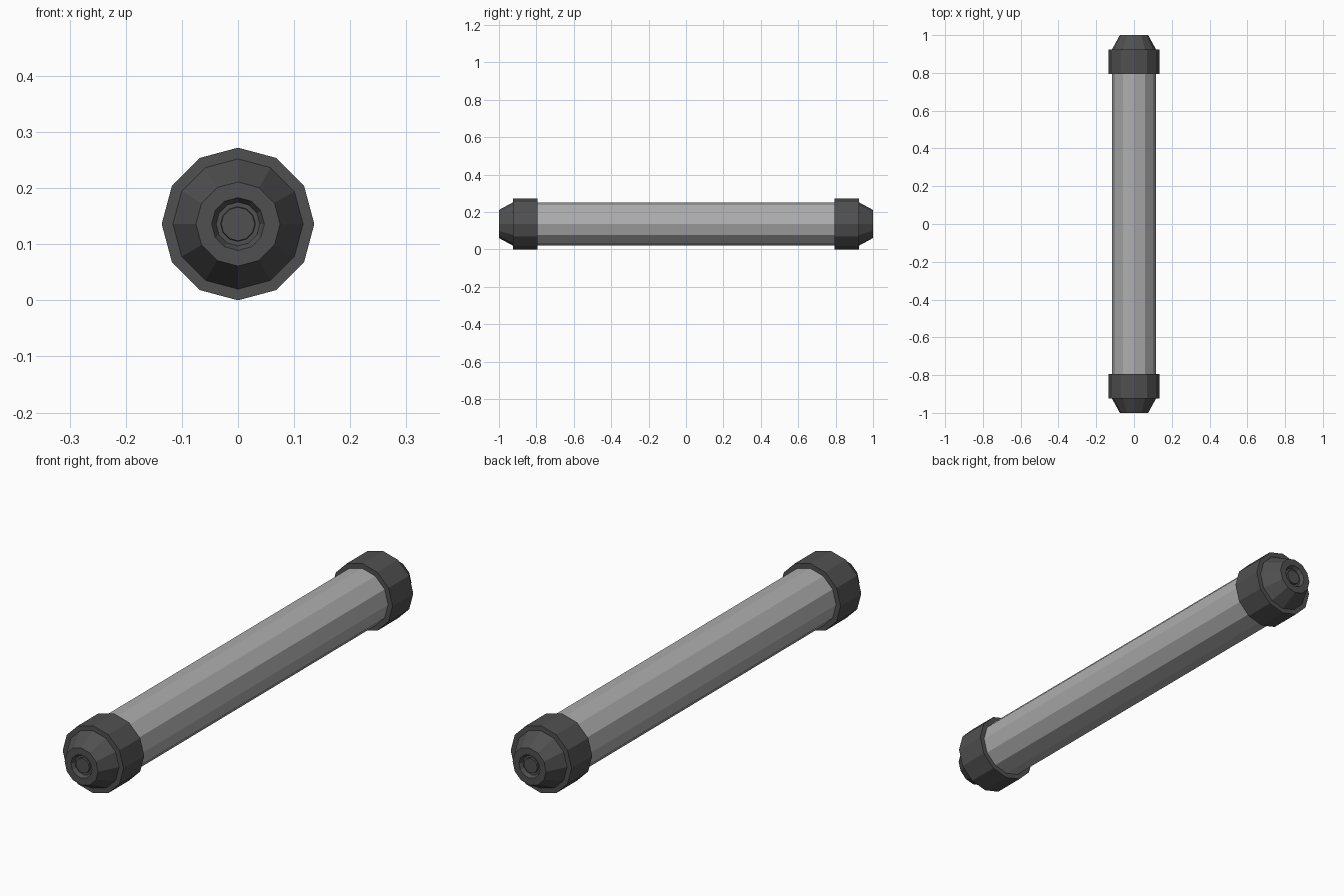
import bpy, bmesh
from math import sin, cos, pi

if "Cube" in bpy.data.objects:
    bpy.data.objects.remove(bpy.data.objects["Cube"])

SIDES = 12
AXIS_Z = 0.136


def lathe(name, profile, color=None, flip=1):
    """Revolve (radius, y) points around the long axis; both ends are capped."""
    bm = bmesh.new()
    rings = []
    for r, y in profile:
        rings.append([bm.verts.new((r * sin(2 * pi * i / SIDES), flip * y,
                                    AXIS_Z + r * cos(2 * pi * i / SIDES)))
                      for i in range(SIDES)])
    for a, b in zip(rings, rings[1:]):
        for i in range(SIDES):
            j = (i + 1) % SIDES
            bm.faces.new((a[i], a[j], b[j], b[i]))
    bm.faces.new(rings[0])
    bm.faces.new(rings[-1])
    bmesh.ops.recalc_face_normals(bm, faces=bm.faces)
    mesh = bpy.data.meshes.new(name)
    bm.to_mesh(mesh)
    bm.free()
    obj = bpy.data.objects.new(name, mesh)
    bpy.context.collection.objects.link(obj)
    if color:
        mesh.materials.append(color)
    return obj


dark = bpy.data.materials.new("dark_grey")
dark.diffuse_color = (0.08, 0.08, 0.08, 1)
dark.use_nodes = True
dark.node_tree.nodes["Principled BSDF"].inputs["Base Color"].default_value = dark.diffuse_color
light = bpy.data.materials.new("light_grey")
light.diffuse_color = (0.42, 0.42, 0.42, 1)
light.use_nodes = True
light.node_tree.nodes["Principled BSDF"].inputs["Base Color"].default_value = light.diffuse_color

# Long central tube, slightly seated in the caps
lathe("tube", [(0.116, -0.80), (0.116, 0.80)], light)

# End cap: collar, shoulder, tapered nose, recessed ring and centre button
cap_profile = [
    (0.115, 0.793), (0.136, 0.793), (0.136, 0.925), (0.116, 0.925),
    (0.075, 1.0), (0.047, 1.0), (0.039, 0.985), (0.031, 0.985), (0.030, 0.992),
]
lathe("front_cap", cap_profile, dark, flip=-1)
lathe("back_cap", cap_profile, dark)
